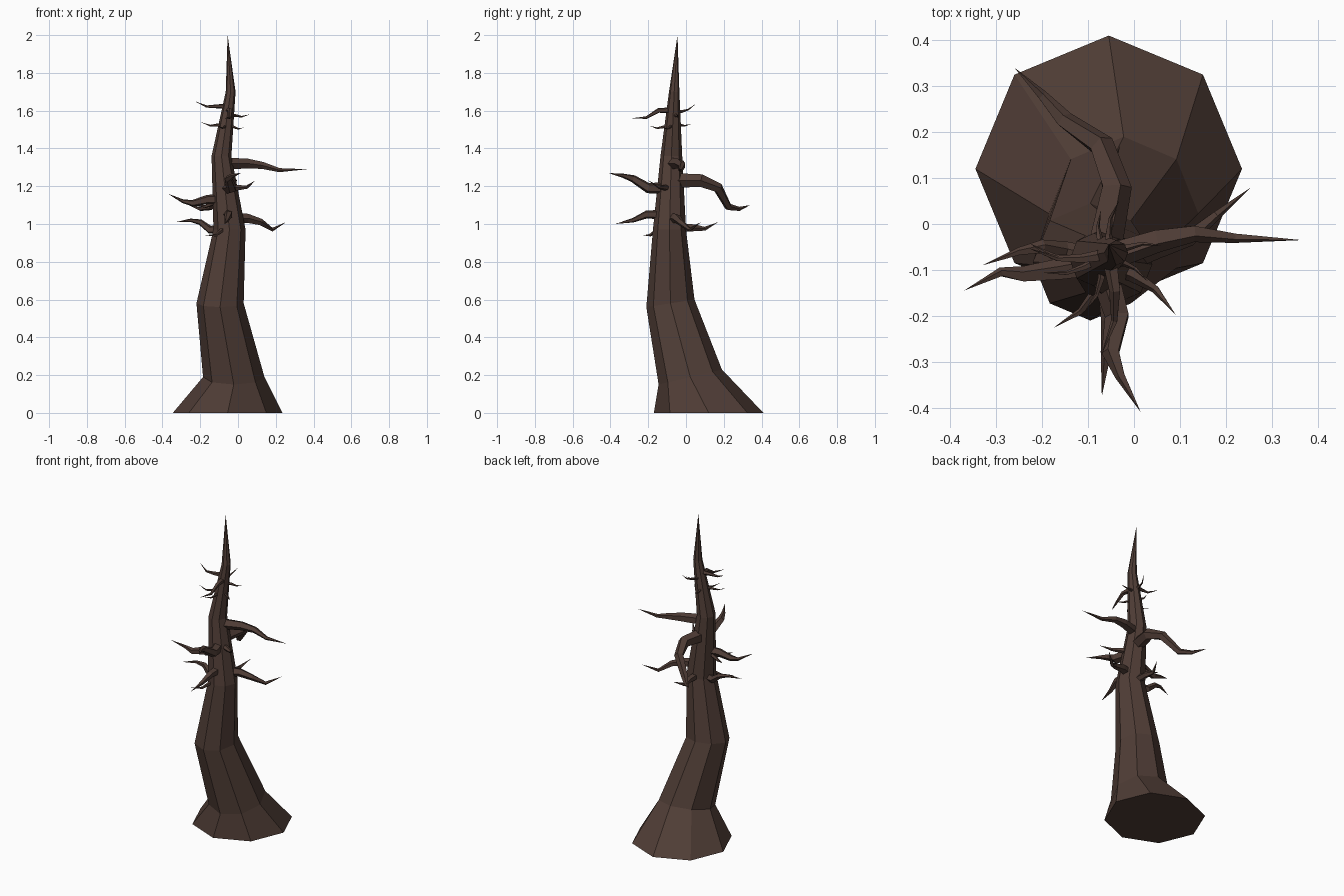
import bpy, bmesh, math
from mathutils import Vector

cube = bpy.data.objects.get("Cube")
if cube:
    bpy.data.objects.remove(cube, do_unlink=True)

bark = bpy.data.materials.new("dark_brown_bark")
bark.use_nodes = True
bark_colour = (0.08, 0.047, 0.037, 1)
bark.diffuse_color = bark_colour
bark.node_tree.nodes["Principled BSDF"].inputs["Base Color"].default_value = bark_colour


def skin_rings(name, rings, tip):
    """Join rings of points into a flat-faced closed shape ending in a point."""
    bm = bmesh.new()
    loops = [[bm.verts.new(point) for point in ring] for ring in rings]
    end = bm.verts.new(tip)
    sides = len(loops[0])
    for lower, upper in zip(loops, loops[1:]):
        for i in range(sides):
            j = (i + 1) % sides
            bm.faces.new((lower[i], lower[j], upper[j], upper[i]))
    for i in range(sides):
        bm.faces.new((loops[-1][i], loops[-1][(i + 1) % sides], end))
    bm.faces.new(loops[0][::-1])
    bmesh.ops.recalc_face_normals(bm, faces=bm.faces)
    mesh = bpy.data.meshes.new(name)
    bm.to_mesh(mesh)
    bm.free()
    mesh.materials.append(bark)
    obj = bpy.data.objects.new(name, mesh)
    bpy.context.collection.objects.link(obj)
    return obj


# Trunk sections: height, left and right edge, front and back edge, backward tilt
sections = [
    (0.0, -0.345, 0.235, -0.17, 0.41, 0.0),
    (0.19, -0.185, 0.14, -0.145, 0.19, 0.04),
    (0.58, -0.22, 0.03, -0.21, 0.045, 0.02),
    (0.97, -0.13, 0.04, -0.175, 0.0, 0.0),
    (1.36, -0.14, -0.035, -0.135, -0.02, 0.0),
    (1.7, -0.065, -0.013, -0.09, -0.035, 0.0),
]


def trunk_ring(z, left, right, front, back, tilt, sides=8):
    ring = []
    for i in range(sides):
        angle = math.tau * i / sides
        c, s = math.cos(angle), math.sin(angle)
        ring.append(Vector(((left + right) / 2 + c * (right - left) / 2,
                            (front + back) / 2 + s * (back - front) / 2,
                            z + tilt * s)))
    return ring


trunk_rings = [trunk_ring(*section) for section in sections]
skin_rings("trunk", trunk_rings, (-0.055, -0.045, 2))


def trunk_axis(z):
    """Centre of the trunk at a given height."""
    for lower, upper in zip(sections, sections[1:]):
        if lower[0] <= z <= upper[0]:
            t = (z - lower[0]) / (upper[0] - lower[0])
            edges = [a + (b - a) * t for a, b in zip(lower, upper)]
            return Vector(((edges[1] + edges[2]) / 2, (edges[3] + edges[4]) / 2, z))


def branch(name, radius, *path, sides=5):
    """Crooked tapering limb that starts inside the trunk."""
    points = [Vector(p) for p in path]
    points.insert(0, trunk_axis(points[0].z))
    rings = []
    for k, point in enumerate(points[:-1]):
        along = (points[k + 1] - points[max(k - 1, 0)]).normalized()
        across = along.cross(Vector((0, 0, 1))).normalized()
        over = across.cross(along)
        r = radius * (1 - k / (len(points) - 1)) ** 0.8
        rings.append([point + r * (across * math.cos(a) + over * math.sin(a))
                      for a in (math.tau * i / sides for i in range(sides))])
    return skin_rings(name, rings, points[-1])


def twig(name, z, heading, reach, rise, radius=0.011):
    """Short dead twig that dips and then lifts at the tip."""
    start = trunk_axis(z)
    a = math.radians(heading)
    out = Vector((math.cos(a), math.sin(a), 0)) * reach
    side = Vector((-out.y, out.x, 0))
    up = Vector((0, 0, 1))
    branch(name, radius, start + out * 0.35 + side * 0.08 - up * reach * 0.04,
           start + out * 0.65 + side * 0.1 + up * (rise / 2 - reach * 0.1),
           start + out + up * rise)


# Large limbs
branch("left_upper_limb", 0.034, (0.05, -0.035, 1.32), (0.13, -0.02, 1.31),
       (0.22, -0.03, 1.285), (0.365, -0.035, 1.29))
branch("back_limb", 0.042, (-0.04, 0.08, 1.23), (-0.07, 0.17, 1.19),
       (-0.15, 0.225, 1.09), (-0.2, 0.28, 1.08), (-0.26, 0.34, 1.1))
branch("front_upper_limb", 0.036, (-0.035, -0.2, 1.19), (-0.05, -0.28, 1.24),
       (-0.03, -0.33, 1.255), (0.015, -0.41, 1.27))
branch("front_lower_limb", 0.03, (-0.05, -0.21, 1.05), (-0.06, -0.28, 1.02),
       (-0.07, -0.375, 1.0))
branch("left_lower_limb", 0.032, (0.05, -0.05, 1.03), (0.12, -0.03, 1.01),
       (0.18, 0.02, 0.97), (0.255, 0.08, 1.01))
branch("right_lower_limb", 0.028, (-0.15, -0.06, 0.97), (-0.2, -0.05, 1.01),
       (-0.25, -0.06, 1.02), (-0.33, -0.09, 1.01))
branch("right_upper_limb", 0.032, (-0.16, -0.1, 1.13), (-0.24, -0.11, 1.11),
       (-0.29, -0.105, 1.12), (-0.37, -0.145, 1.16))
branch("back_lower_limb", 0.026, (-0.05, 0.05, 0.98), (-0.06, 0.1, 0.975),
       (-0.03, 0.17, 1.01))

# Middle twigs
twig("middle_right_twig", 1.12, 166, 0.17, -0.02, 0.02)
twig("low_front_twig", 0.98, 227, 0.19, -0.04, 0.018)
twig("middle_left_twig", 1.2, -36, 0.2, 0.03, 0.022)

# Twigs near the top
twig("top_right_twig", 1.63, 176, 0.18, 0.02, 0.015)
twig("top_front_twig", 1.61, 265, 0.22, -0.05, 0.018)
twig("top_back_twig", 1.6, 80, 0.12, 0.035)
twig("top_left_twig", 1.58, 10, 0.12, 0.0)
twig("high_right_twig", 1.53, 195, 0.14, 0.01)
twig("high_left_twig", 1.52, -30, 0.11, -0.01)
twig("high_front_twig", 1.52, 250, 0.13, 0.0)
twig("high_back_twig", 1.53, 95, 0.1, 0.0)
